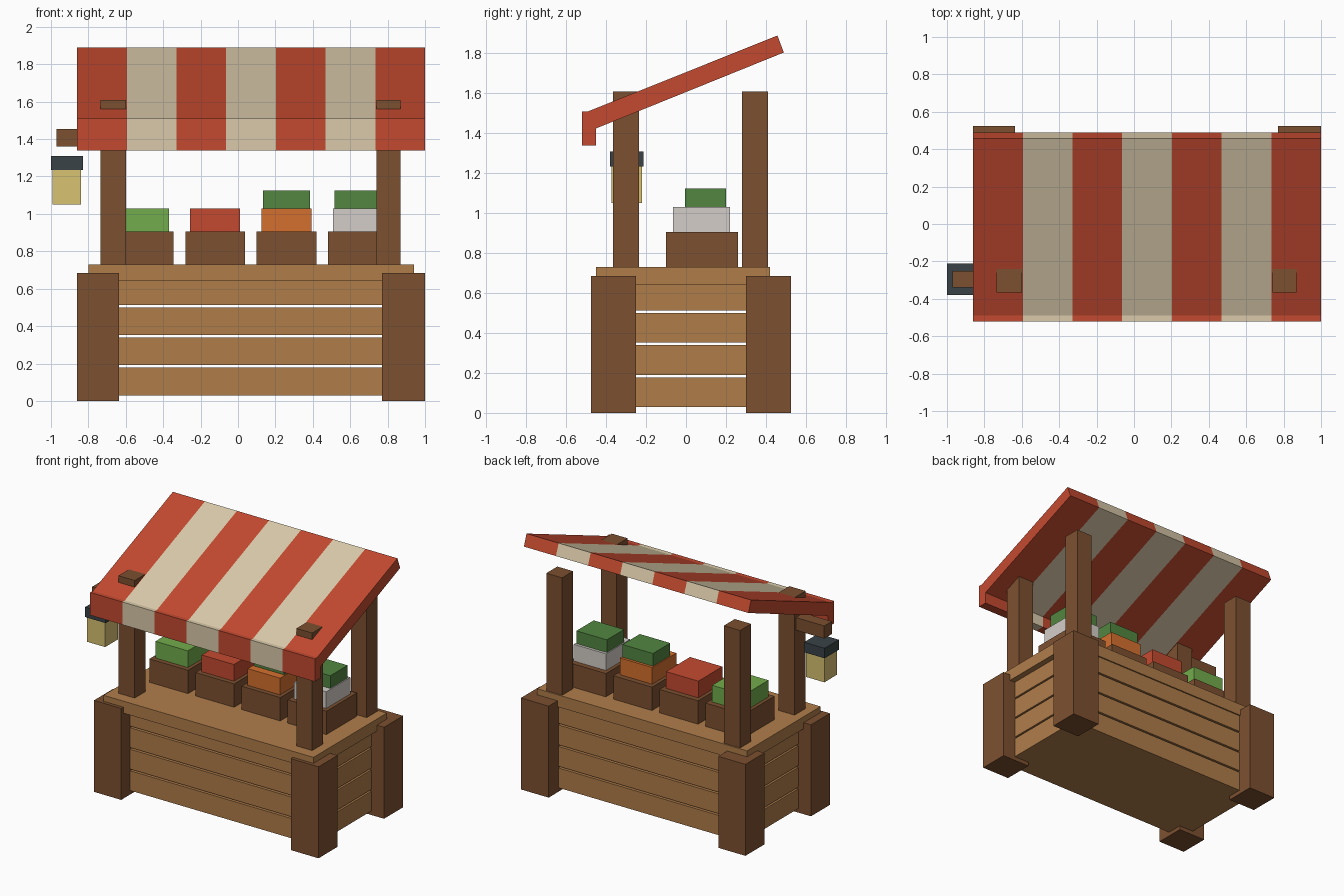
import bpy
import bmesh

old = bpy.data.objects.get("Cube")
if old:
    bpy.data.objects.remove(old, do_unlink=True)


def material(name, r, g, b):
    """Flat material from 0-255 sRGB values, stored as linear."""
    lin = [((c / 255 + 0.055) / 1.055) ** 2.4 for c in (r, g, b)] + [1.0]
    m = bpy.data.materials.new(name)
    m.use_nodes = True
    m.diffuse_color = lin
    bsdf = m.node_tree.nodes["Principled BSDF"]
    bsdf.inputs["Base Color"].default_value = lin
    return m


RED = material("red", 196, 74, 48)
CREAM = material("cream", 218, 202, 170)
WOOD = material("light wood", 176, 125, 74)
DARK = material("dark wood", 124, 80, 48)
GREEN = material("leaf green", 82, 134, 64)
LIME = material("light green", 114, 172, 76)
ORANGE = material("orange", 213, 112, 46)
PALE = material("pale grey", 212, 206, 200)
GLOW = material("lamp yellow", 216, 194, 114)
IRON = material("dark iron", 56, 66, 70)


def finish(name, bm, mats):
    bmesh.ops.recalc_face_normals(bm, faces=bm.faces)
    mesh = bpy.data.meshes.new(name)
    bm.to_mesh(mesh)
    bm.free()
    for m in mats:
        mesh.materials.append(m)
    ob = bpy.data.objects.new(name, mesh)
    bpy.context.collection.objects.link(ob)
    return ob


def box(name, xs, ys, zs, mat):
    """Box from its low and high limits on each axis."""
    bm = bmesh.new()
    bmesh.ops.create_cube(bm, size=1)
    for v in bm.verts:
        v.co = [lim[0] if c < 0 else lim[1] for c, lim in zip(v.co, (xs, ys, zs))]
    return finish(name, bm, [mat])


# Corner legs and roof posts
for side, leg_x, post_x in (("right", (-0.86, -0.635), (-0.735, -0.60)),
                            ("left", (0.77, 1.0), (0.74, 0.87))):
    for end, leg_y, post_y in (("front", (-0.475, -0.25), (-0.365, -0.235)),
                               ("back", (0.30, 0.525), (0.28, 0.41))):
        box(f"{end}_{side}_leg", leg_x, leg_y, (0, 0.685), DARK)
        box(f"{end}_{side}_post", post_x, post_y, (0.72, 1.61), DARK)

# Stacked plank layers with narrow gaps, and the counter top
for i in range(4):
    z = 0.03 + 0.161 * i
    box(f"plank_layer_{i + 1}", (-0.755, 0.895), (-0.37, 0.41), (z, z + 0.148), WOOD)
box("counter_top", (-0.80, 0.94), (-0.45, 0.42), (0.64, 0.73), WOOD)

# Produce crates, with leafy tops on two of them
for i, (goods, mat, leafy) in enumerate((("lettuce", LIME, False), ("tomato", RED, False),
                                         ("carrot", ORANGE, True), ("turnip", PALE, True))):
    x = -0.504 + 0.382 * i
    box(f"{goods}_crate", (x - 0.16, x + 0.16), (-0.10, 0.26), (0.73, 0.905), DARK)
    box(f"{goods}_pile", (x - 0.134, x + 0.134), (-0.065, 0.22), (0.90, 1.03), mat)
    if leafy:
        box(f"{goods}_leaves", (x - 0.126, x + 0.126), (-0.005, 0.20), (1.02, 1.125), GREEN)

# Striped awning: side profile swept across seven stripes
profile = [(-0.52, 1.34), (-0.45, 1.34), (-0.45, 1.425), (0.49, 1.805),
           (0.458, 1.89), (-0.49, 1.51), (-0.52, 1.51)]
stripes = 7
bm = bmesh.new()
rings = [[bm.verts.new((-0.86 + 1.86 * s / stripes, y, z)) for y, z in profile]
         for s in range(stripes + 1)]
for s in range(stripes):
    for k in range(len(profile)):
        n = (k + 1) % len(profile)
        face = bm.faces.new((rings[s][k], rings[s][n], rings[s + 1][n], rings[s + 1][k]))
        face.material_index = s % 2
bm.faces.new(rings[0])
bm.faces.new(rings[-1])
finish("striped_awning", bm, [RED, CREAM])

# Hanging lantern on its bracket
box("lantern_bracket", (-0.97, -0.73), (-0.34, -0.25), (1.36, 1.455), DARK)
box("lantern_cap", (-1.0, -0.83), (-0.38, -0.212), (1.235, 1.31), IRON)
box("lantern_lamp", (-0.992, -0.84), (-0.372, -0.22), (1.05, 1.24), GLOW)
